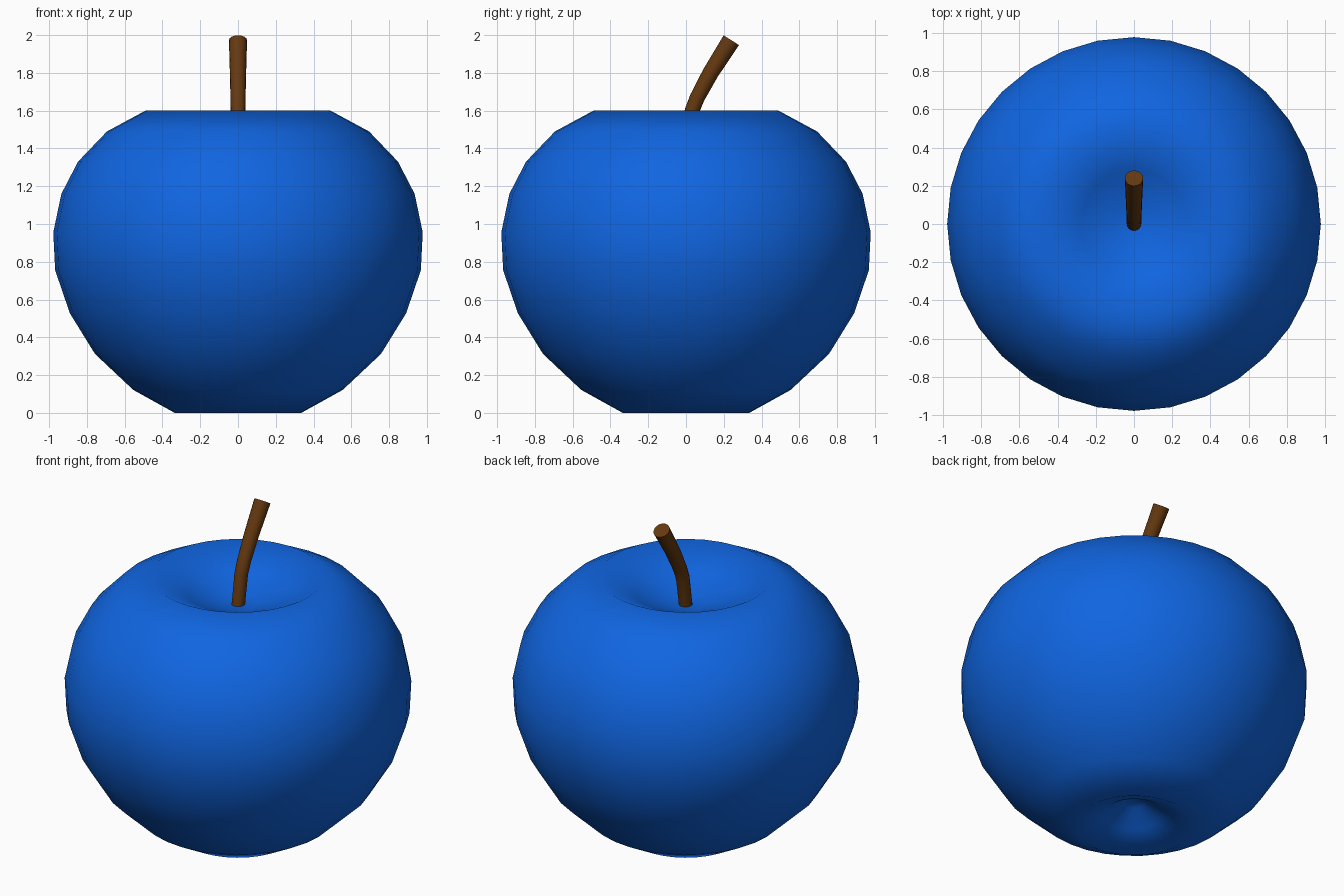
import bpy, bmesh, math

if "Cube" in bpy.data.objects:
    bpy.data.objects.remove(bpy.data.objects["Cube"])


def material(name, rgb):
    m = bpy.data.materials.new(name)
    m.diffuse_color = (*rgb, 1)
    m.use_nodes = True
    m.node_tree.nodes["Principled BSDF"].inputs["Base Color"].default_value = m.diffuse_color
    return m


def lathe(name, profile, sides, mat):
    """Revolve a bottom-to-top (radius, z) profile whose ends lie on the axis."""
    bm = bmesh.new()
    rings = []
    for r, z in profile[1:-1]:
        rings.append([bm.verts.new((r * math.cos(2 * math.pi * i / sides),
                                    r * math.sin(2 * math.pi * i / sides), z))
                      for i in range(sides)])
    bottom = bm.verts.new((0, 0, profile[0][1]))
    top = bm.verts.new((0, 0, profile[-1][1]))
    for i in range(sides):
        j = (i + 1) % sides
        bm.faces.new((bottom, rings[0][j], rings[0][i]))
        bm.faces.new((top, rings[-1][i], rings[-1][j]))
        for a, b in zip(rings, rings[1:]):
            bm.faces.new((a[i], a[j], b[j], b[i]))
    for f in bm.faces:
        f.smooth = True
    mesh = bpy.data.meshes.new(name)
    bm.to_mesh(mesh)
    bm.free()
    mesh.materials.append(mat)
    obj = bpy.data.objects.new(name, mesh)
    bpy.context.collection.objects.link(obj)
    return obj


# Fruit body with dimples at both ends
lathe("fruit_body", [
    (0, 0.165), (0.06, 0.15), (0.17, 0.075), (0.335, 0.0), (0.555, 0.122),
    (0.757, 0.312), (0.89, 0.527), (0.968, 0.755), (0.978, 0.955),
    (0.935, 1.16), (0.847, 1.33), (0.694, 1.49), (0.49, 1.6),
    (0.28, 1.495), (0.11, 1.43), (0, 1.42)], 32,
    material("blue_skin", (0.005, 0.13, 0.75)))

# Bent stem, slightly thicker towards the tip
path = [(0, 1.40, 0.038), (0.032, 1.60, 0.039), (0.06, 1.67, 0.040),
        (0.13, 1.80, 0.043), (0.24, 1.973, 0.048)]
curve = bpy.data.curves.new("stem", 'CURVE')
curve.dimensions = '3D'
curve.bevel_depth = 1.0
curve.bevel_resolution = 6
curve.use_fill_caps = True
spline = curve.splines.new('POLY')
spline.points.add(len(path) - 1)
for p, (y, z, r) in zip(spline.points, path):
    p.co = (0, y, z, 1)
    p.radius = r
curve.materials.append(material("brown_stem", (0.13, 0.04, 0.005)))
stem = bpy.data.objects.new("stem", curve)
bpy.context.collection.objects.link(stem)
bpy.ops.object.select_all(action='DESELECT')
stem.select_set(True)
bpy.context.view_layer.objects.active = stem
bpy.ops.object.convert(target='MESH')
bpy.ops.object.shade_smooth_by_angle(angle=math.radians(40))
